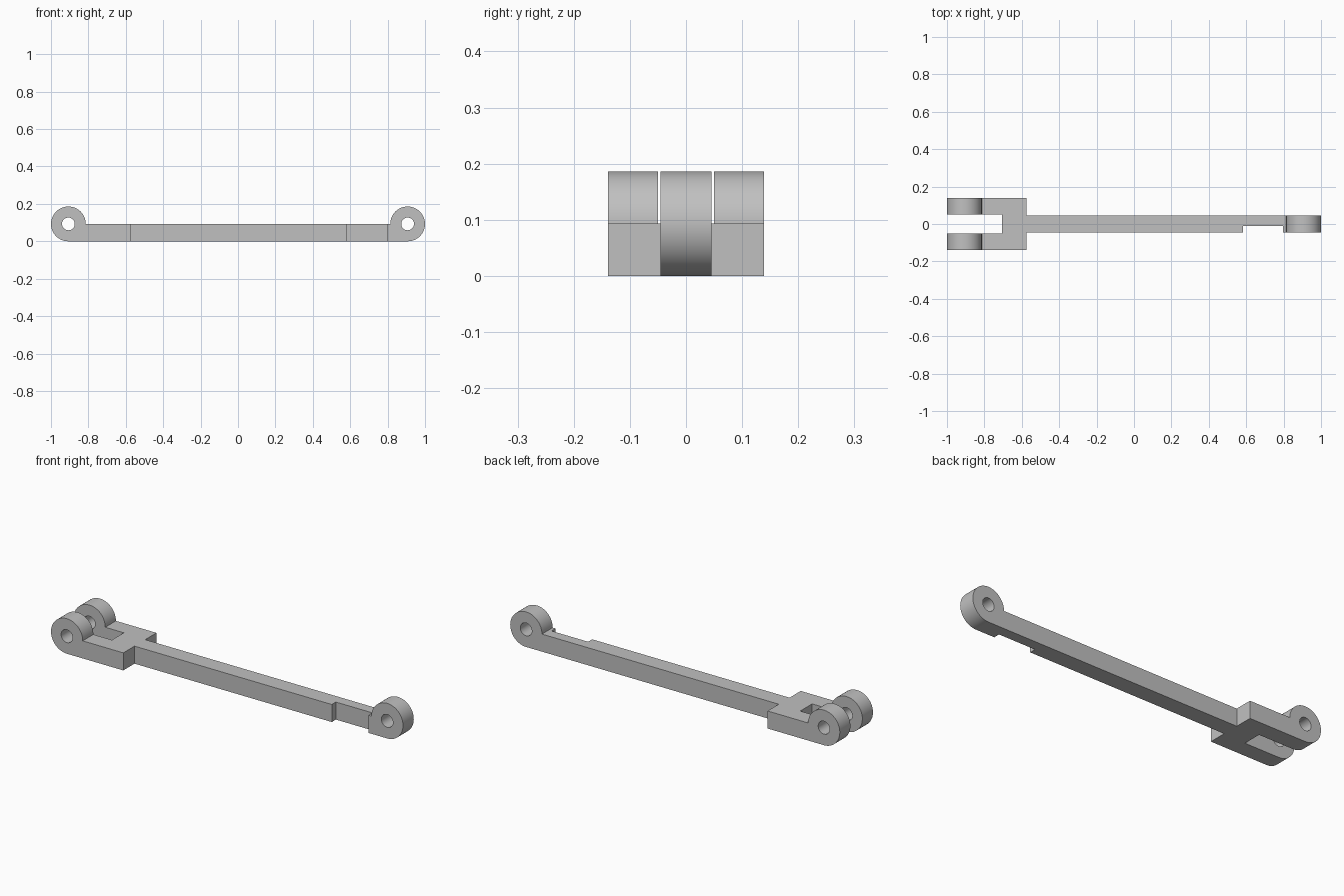
import bpy
import bmesh
from math import cos, sin, pi
from mathutils import Vector

cube = bpy.data.objects.get("Cube")
if cube:
    bpy.data.objects.remove(cube, do_unlink=True)

R = 0.093            # eye radius, also the bar thickness
HOLE = 0.034         # pin hole radius
EYE_X = 1 - R        # eye centre
FORK_Y, SLOT_Y, BAR_Y = 0.139, 0.05, 0.045
SEGS = 48

grey = bpy.data.materials.new("light grey")
grey.use_nodes = True
colour = (0.53, 0.53, 0.53, 1)
grey.diffuse_color = colour
grey.node_tree.nodes["Principled BSDF"].inputs["Base Color"].default_value = colour


def prism(name, points, direction):
    """Extrude a closed 3D outline along a direction."""
    bm = bmesh.new()
    face = bm.faces.new([bm.verts.new(p) for p in points])
    result = bmesh.ops.extrude_face_region(bm, geom=[face])
    moved = [v for v in result["geom"] if isinstance(v, bmesh.types.BMVert)]
    bmesh.ops.translate(bm, verts=moved, vec=Vector(direction))
    bmesh.ops.recalc_face_normals(bm, faces=bm.faces)
    mesh = bpy.data.meshes.new(name)
    bm.to_mesh(mesh)
    bm.free()
    mesh.materials.append(grey)
    obj = bpy.data.objects.new(name, mesh)
    bpy.context.collection.objects.link(obj)
    return obj


def combine(target, tool, operation):
    """Apply a boolean and drop the tool."""
    mod = target.modifiers.new("cut", "BOOLEAN")
    mod.operation, mod.solver, mod.object = operation, "EXACT", tool
    bpy.context.view_layer.objects.active = target
    bpy.ops.object.modifier_apply(modifier=mod.name)
    bpy.data.objects.remove(tool, do_unlink=True)


# Side profile: flat bar with an eye at each end
y0 = -FORK_Y - 0.02
arc = [(EYE_X + R * cos(a), R + R * sin(a))
       for a in (-pi / 2 + 1.5 * pi * i / SEGS for i in range(SEGS + 1))]
side = arc + [(-x, z) for x, z in reversed(arc)]
link = prism("connecting_link", [(x, y0, z) for x, z in side], (0, -2 * y0, 0))

# Plan outline: slotted fork, narrow bar and front notch
plan = [(-1.1, FORK_Y), (-1.1, SLOT_Y), (-0.705, SLOT_Y), (-0.705, -SLOT_Y),
        (-1.1, -SLOT_Y), (-1.1, -FORK_Y), (-0.576, -FORK_Y), (-0.576, -BAR_Y),
        (0.582, -BAR_Y), (0.582, -0.011), (0.797, -0.011), (0.797, -BAR_Y),
        (1.1, -BAR_Y), (1.1, BAR_Y), (-0.576, BAR_Y), (-0.576, FORK_Y)]
outline = prism("plan_outline", [(x, y, -0.1) for x, y in plan], (0, 0, 0.4))
combine(link, outline, "INTERSECT")

# Pin holes through both ends
for s in (-1, 1):
    ring = [(s * EYE_X + HOLE * cos(2 * pi * i / SEGS), y0,
             R + HOLE * sin(2 * pi * i / SEGS)) for i in range(SEGS)]
    combine(link, prism("pin_hole", ring, (0, -2 * y0, 0)), "DIFFERENCE")

# Smooth round surfaces, sharp edges
bpy.ops.object.select_all(action="DESELECT")
link.select_set(True)
bpy.context.view_layer.objects.active = link
bpy.ops.object.shade_smooth_by_angle(angle=pi / 6)
